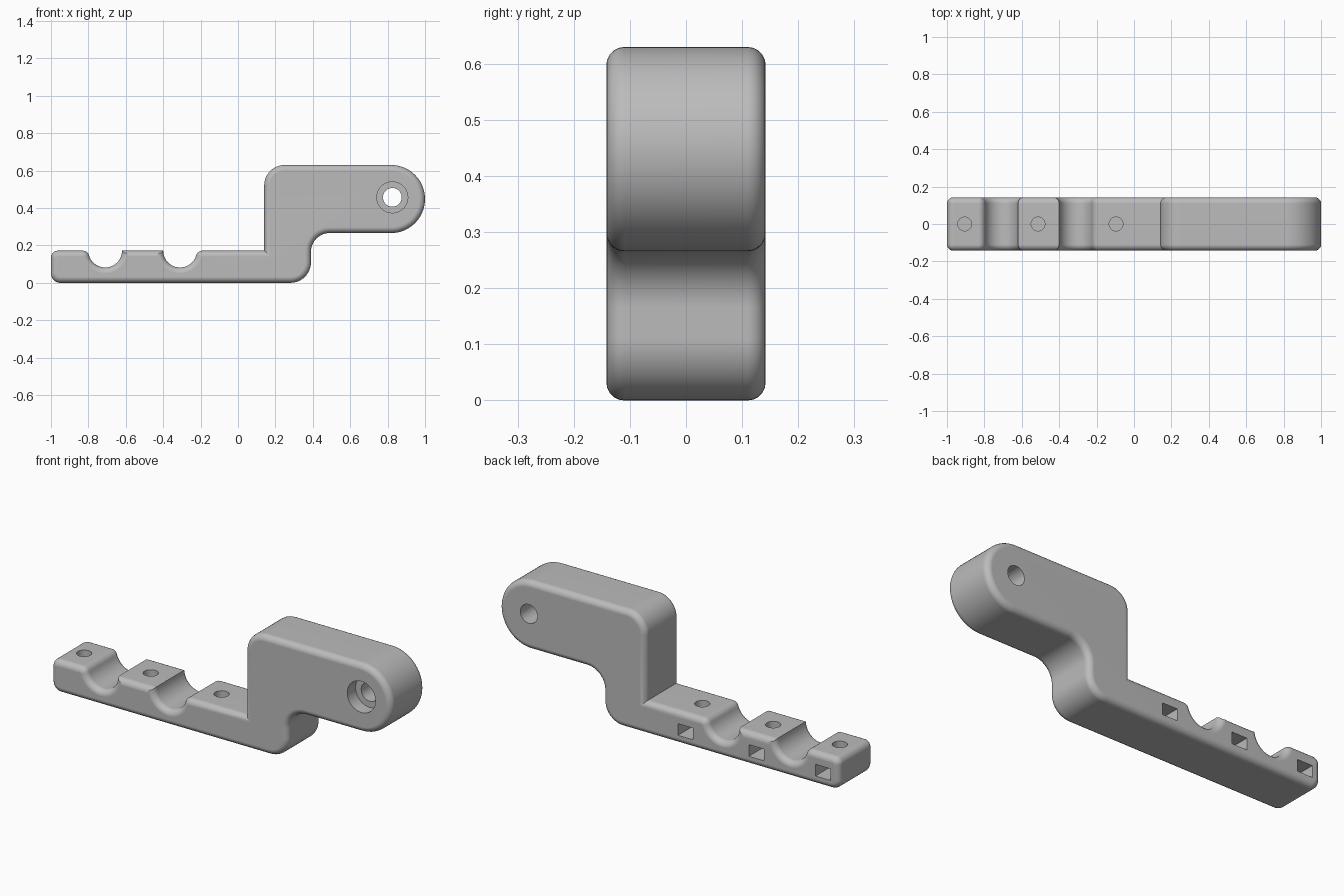
import bpy, bmesh
from math import sin, cos, radians, degrees, atan2, sqrt, pi
from mathutils import Matrix

if "Cube" in bpy.data.objects:
    bpy.data.objects.remove(bpy.data.objects["Cube"])

HALF = 0.142      # half thickness
DECK = 0.172      # top of the low bar
RIM = 0.032       # rounding of the side rims

grey = bpy.data.materials.new("plain grey")
grey.use_nodes = True
colour = (0.5, 0.5, 0.5, 1)
grey.diffuse_color = colour
grey.node_tree.nodes["Principled BSDF"].inputs["Base Color"].default_value = colour


def arc(cx, cz, r, start, end, steps=12):
    angles = [radians(start + (end - start) * i / steps) for i in range(steps + 1)]
    return [(cx + r * cos(a), cz + r * sin(a)) for a in angles]


def make_object(name, bm):
    bmesh.ops.recalc_face_normals(bm, faces=bm.faces)
    mesh = bpy.data.meshes.new(name)
    bm.to_mesh(mesh)
    bm.free()
    mesh.materials.append(grey)
    obj = bpy.data.objects.new(name, mesh)
    bpy.context.collection.objects.link(obj)
    return obj


def cut(target, name, bm):
    cutter = make_object(name, bm)
    cutter.hide_render = True
    mod = target.modifiers.new(name, "BOOLEAN")
    mod.operation, mod.solver, mod.object = "DIFFERENCE", "EXACT", cutter
    bpy.context.view_layer.objects.active = target
    bpy.ops.object.modifier_apply(modifier=name)
    bpy.data.objects.remove(cutter)


def cylinder(r, depth, place):
    bm = bmesh.new()
    bmesh.ops.create_cone(bm, cap_ends=True, segments=40, radius1=r, radius2=r,
                          depth=depth, matrix=place)
    return bm


# Grooves: half-round, with one lip softened where the groove meets the deck
groove, lip = 0.09, 0.036
reach = sqrt(groove ** 2 + 2 * groove * lip)
tilt = degrees(atan2(lip, reach))
right_groove = (arc(-0.31 + reach, DECK - lip, lip, 90, 180 - tilt, 8)
                + arc(-0.31, DECK, groove, -tilt, -180, 24)[1:])
left_groove = (arc(-0.71, DECK, groove, 0, tilt - 180, 24)
               + arc(-0.71 - reach, DECK - lip, lip, tilt, 90, 8)[1:])

# Side outline, anticlockwise from the lower left corner
outline = (arc(-0.95, 0.05, 0.05, 180, 270)
           + arc(0.28, 0.11, 0.11, 270, 360)
           + arc(0.49, 0.166, 0.10, 180, 90)
           + arc(0.818, 0.448, 0.182, -90, 90, 32)
           + arc(0.25, 0.52, 0.11, 90, 180)
           + [(0.14, DECK)]
           + right_groove + left_groove
           + arc(-0.963, DECK - 0.037, 0.037, 90, 180))

# Body: extruded outline with rounded rims
bm = bmesh.new()
front = bm.faces.new([bm.verts.new((x, -HALF, z)) for x, z in outline])
result = bmesh.ops.extrude_face_region(bm, geom=[front], use_keep_orig=True)
moved = [v for v in result["geom"] if isinstance(v, bmesh.types.BMVert)]
bmesh.ops.translate(bm, verts=moved, vec=(0, 2 * HALF, 0))
bmesh.ops.recalc_face_normals(bm, faces=bm.faces)
rims = [e for e in bm.edges if abs(e.verts[0].co.y - e.verts[1].co.y) < 0.01]
bmesh.ops.bevel(bm, geom=rims, offset=RIM, segments=5, profile=0.5,
                affect="EDGES", clamp_overlap=False)
body = make_object("bracket_body", bm)

# Pivot hole through the arm, counterbored from the front
across = Matrix.Rotation(pi / 2, 4, "X")
cut(body, "pivot_hole", cylinder(0.05, 1, Matrix.Translation((0.825, 0, 0.457)) @ across))
cut(body, "pivot_recess",
    cylinder(0.083, 0.2, Matrix.Translation((0.825, -HALF - 0.03, 0.457)) @ across))

# Screw holes in the deck, each meeting a nut slot open at the back
for x in (-0.905, -0.513, -0.096):
    bm = bmesh.new()
    bmesh.ops.create_cube(bm, size=1, matrix=Matrix.Translation((x, 0.105, 0.077))
                          @ Matrix.Diagonal((0.088, 0.3, 0.062, 1)))
    cut(body, "nut_slot", bm)
    cut(body, "screw_hole", cylinder(0.037, 0.2, Matrix.Translation((x, 0, 0.18))))

# Smooth shading with crisp creases
bpy.ops.object.select_all(action="DESELECT")
body.select_set(True)
bpy.context.view_layer.objects.active = body
bpy.ops.object.shade_smooth_by_angle(angle=radians(35))
normals = body.modifiers.new("even_normals", "WEIGHTED_NORMAL")
normals.keep_sharp = True
